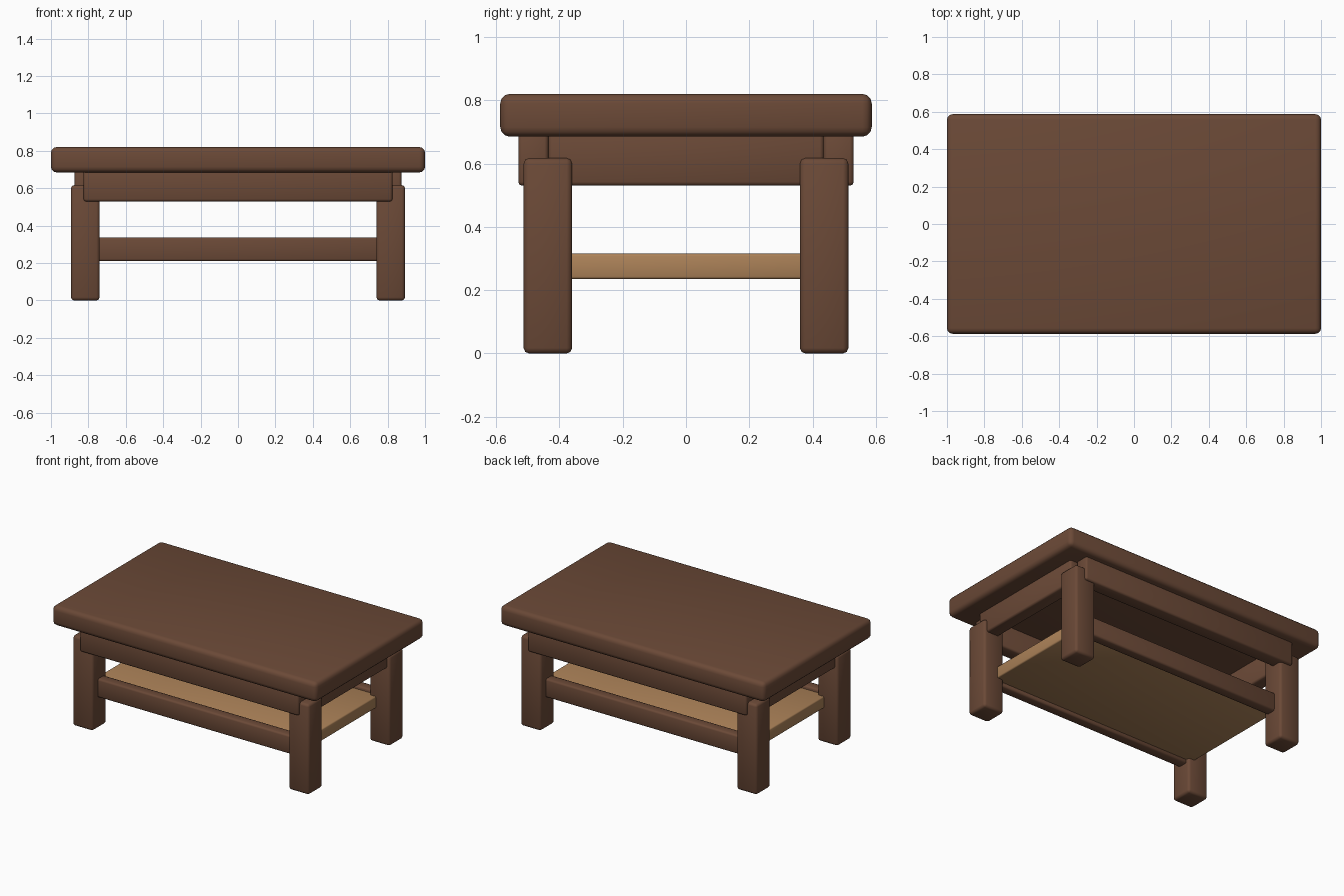
import bpy

if "Cube" in bpy.data.objects:
    bpy.data.objects.remove(bpy.data.objects["Cube"])


def material(name, color):
    m = bpy.data.materials.new(name)
    m.diffuse_color = (*color, 1)
    m.use_nodes = True
    m.node_tree.nodes["Principled BSDF"].inputs["Base Color"].default_value = m.diffuse_color
    return m


dark_wood = material("dark_wood", (0.147, 0.067, 0.038))
light_wood = material("light_wood", (0.413, 0.223, 0.098))


def board(name, lo, hi, mat, radius, segments=2):
    """Soft-edged box between two opposite corners."""
    bpy.ops.mesh.primitive_cube_add(
        size=1, location=[(a + b) / 2 for a, b in zip(lo, hi)])
    ob = bpy.context.object
    ob.name = name
    ob.scale = [b - a for a, b in zip(lo, hi)]
    bpy.ops.object.transform_apply(location=False, rotation=False, scale=True)
    ob.data.materials.append(mat)
    bevel = ob.modifiers.new("soft_edges", 'BEVEL')
    bevel.width = radius
    bevel.segments = segments
    bpy.ops.object.shade_smooth()
    return ob


def span(s, a, b):
    """Range a..b mirrored to the side given by the sign s."""
    return sorted((s * a, s * b))


# Thick table top
board("table_top", (-1, -0.587, 0.685), (1, 0.587, 0.82), dark_wood, 0.03, 3)

# Four square legs
for sx, side in ((-1, "left"), (1, "right")):
    for sy, end in ((-1, "front"), (1, "back")):
        x, y = span(sx, 0.74, 0.893), span(sy, 0.36, 0.513)
        board(f"leg_{end}_{side}", (x[0], y[0], 0), (x[1], y[1], 0.617),
              dark_wood, 0.017)

# Long aprons and lower stretchers at front and back
for sy, end in ((-1, "front"), (1, "back")):
    y = span(sy, 0.435, 0.53)
    board(f"long_apron_{end}", (-0.825, y[0], 0.53), (0.825, y[1], 0.70),
          dark_wood, 0.012)
    y = span(sy, 0.385, 0.455)
    board(f"stretcher_{end}", (-0.79, y[0], 0.21), (0.79, y[1], 0.337),
          dark_wood, 0.012)

# Short aprons at the sides
for sx, side in ((-1, "left"), (1, "right")):
    x = span(sx, 0.78, 0.873)
    board(f"short_apron_{side}", (x[0], -0.435, 0.53), (x[1], 0.435, 0.70),
          dark_wood, 0.012)

# Pale shelf between the stretchers
board("shelf", (-0.79, -0.42, 0.235), (0.79, 0.42, 0.315), light_wood, 0.008)
